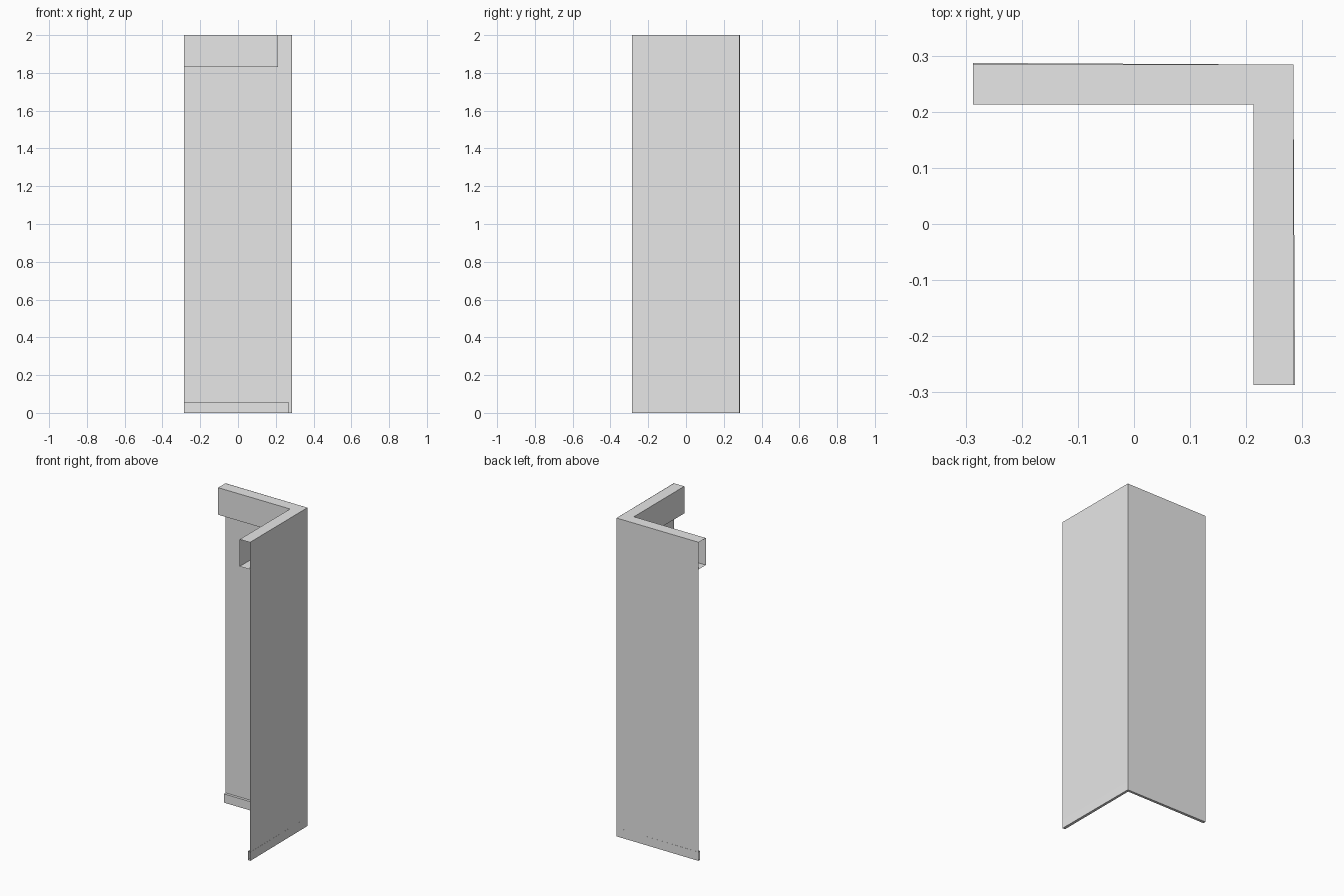
import bpy
import bmesh

cube = bpy.data.objects.get("Cube")
if cube:
    bpy.data.objects.remove(cube, do_unlink=True)

# One plain grey for the whole corner
grey = bpy.data.materials.new("plain_grey")
grey.use_nodes = True
colour = (0.8, 0.8, 0.8, 1)
grey.diffuse_color = colour
grey.node_tree.nodes["Principled BSDF"].inputs["Base Color"].default_value = colour

END = -0.287     # free ends of both arms
OUTER = 0.284    # outside faces at the corner


def sweep_corner(name, profile, flare=0.0, closed=True):
    """Sweep a (depth, height) profile round the mitred corner, ends left open."""
    bm = bmesh.new()
    rows = []
    for depth, z in profile:
        inner = OUTER - depth
        tip = inner + (flare if depth == 0 else 0)
        path = [(END, tip), (inner, inner), (tip, END)]
        rows.append([bm.verts.new((x, y, z)) for x, y in path])
    if closed:
        rows.append(rows[0])
    for a, b in zip(rows, rows[1:]):
        for i in range(2):
            bm.faces.new((a[i], a[i + 1], b[i + 1], b[i]))
    mesh = bpy.data.meshes.new(name)
    bm.to_mesh(mesh)
    bm.free()
    mesh.materials.append(grey)
    obj = bpy.data.objects.new(name, mesh)
    bpy.context.collection.objects.link(obj)
    return obj


def box_profile(depth, low, high):
    return [(0, low), (0, high), (depth, high), (depth, low)]


# Thin wall sheet, hollow top box and slim skirting
sweep_corner("wall", [(0, 0), (0, 2)], flare=0.002, closed=False)
sweep_corner("top_box", box_profile(0.071, 1.83, 2))
sweep_corner("skirting", box_profile(0.015, 0, 0.055), flare=0.003)
